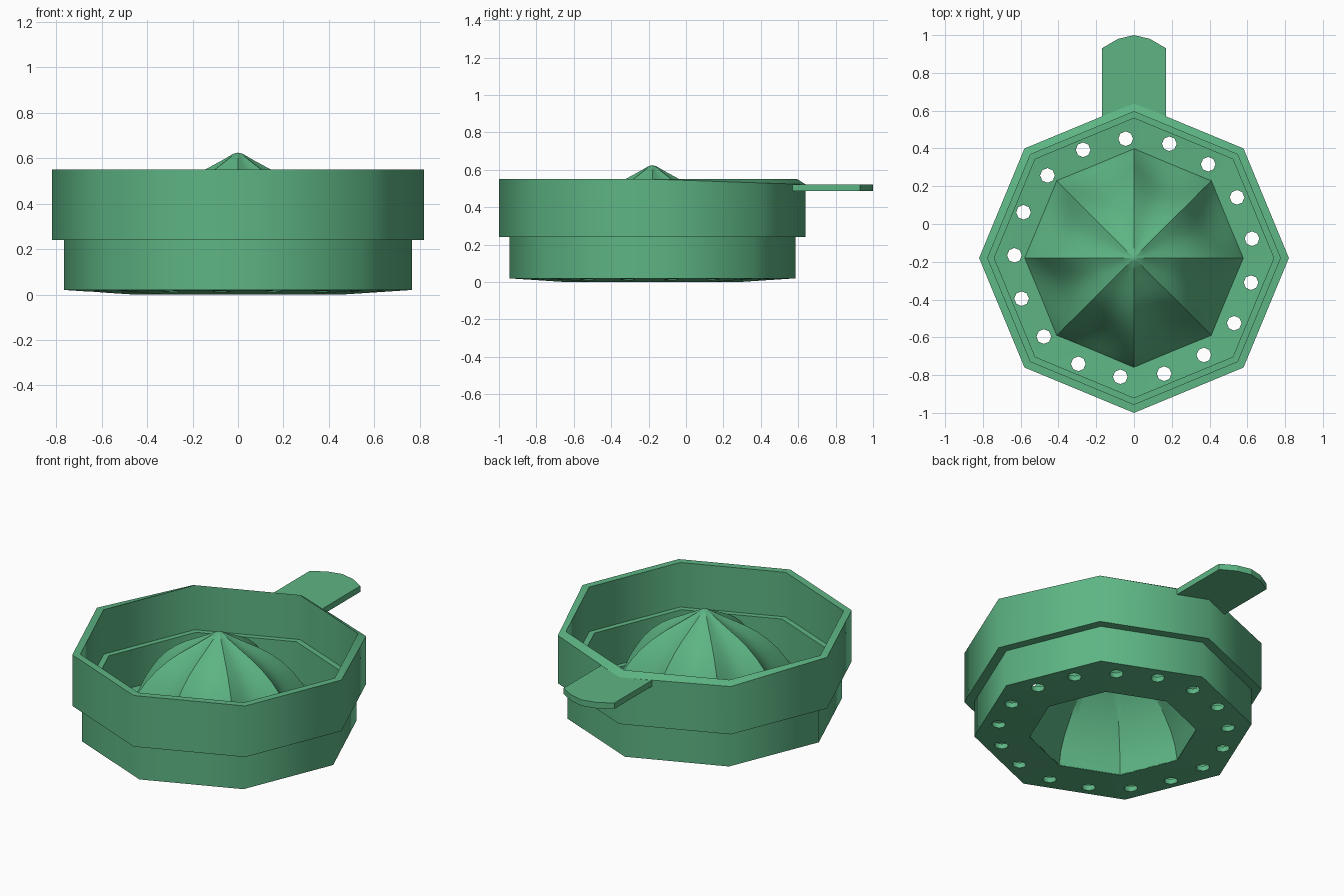
import bpy, bmesh, math

if "Cube" in bpy.data.objects:
    bpy.data.objects.remove(bpy.data.objects["Cube"])

CY = -0.18          # bowl centre in y
SIDES = 8
green = bpy.data.materials.new("juicer_green")
green.diffuse_color = (0.11, 0.46, 0.23, 1)
green.use_nodes = True
green.node_tree.nodes["Principled BSDF"].inputs["Base Color"].default_value = green.diffuse_color


def octagon(a):
    """Radius factor of an octagon with corners on the axes."""
    t = a % (math.pi / 4) - math.pi / 8
    return math.cos(math.pi / 8) / math.cos(t)


def ring(bm, r, z, segs, depth=0.0):
    """One octagonal ring; depth pulls the middle of each side inwards."""
    out = []
    for i in range(segs):
        a = 2 * math.pi * i / segs
        rr = r * octagon(a) * (1 - depth * abs(math.sin(4 * a)) ** 0.9)
        out.append(bm.verts.new((rr * math.cos(a), CY + rr * math.sin(a), z)))
    return out


def bridge(bm, a, b):
    n = len(a)
    for i in range(n):
        j = (i + 1) % n
        bm.faces.new((a[i], a[j], b[j], b[i]))


def cap(bm, loop, z):
    tip = bm.verts.new((0, CY, z))
    for i in range(len(loop)):
        bm.faces.new((loop[i], loop[(i + 1) % len(loop)], tip))


def finish(bm, name, angle=None):
    bmesh.ops.recalc_face_normals(bm, faces=bm.faces)
    me = bpy.data.meshes.new(name)
    bm.to_mesh(me)
    bm.free()
    me.materials.append(green)
    ob = bpy.data.objects.new(name, me)
    bpy.context.collection.objects.link(ob)
    if angle:
        smooth(ob, angle)
    return ob


def select(ob):
    bpy.ops.object.select_all(action='DESELECT')
    ob.select_set(True)
    bpy.context.view_layer.objects.active = ob


def smooth(ob, angle):
    select(ob)
    bpy.ops.object.shade_smooth_by_angle(angle=math.radians(angle))


# Bowl: stepped octagonal wall and sloping floor ring, one closed profile
profile = [(.765, .02), (.765, .24), (.82, .24), (.82, .55), (.775, .55),
           (.775, .28), (.74, .28), (.74, .05), (.47, .03), (.46, 0)]
bm = bmesh.new()
rings = [ring(bm, r, z, SIDES) for r, z in profile]
for k in range(len(rings)):
    bridge(bm, rings[k], rings[(k + 1) % len(rings)])
for v in rings[3]:                      # outer rim dips towards the handle
    v.co.z -= 0.028 * max(0, v.co.y - CY) / 0.82
bowl = finish(bm, "bowl")

# Drain holes: 17 small octagonal cutters around the floor
bm = bmesh.new()
for k in range(17):
    a = math.radians(94 + k * 360 / 17)
    res = bmesh.ops.create_cone(bm, cap_ends=True, segments=8, radius1=.039,
                                radius2=.039, depth=.3)
    bmesh.ops.translate(bm, verts=res["verts"],
                        vec=(.633 * math.cos(a), CY + .633 * math.sin(a), 0))
cutter = finish(bm, "hole_cutter")
cutter.hide_render = True
mod = bowl.modifiers.new("holes", 'BOOLEAN')
mod.operation = 'DIFFERENCE'
mod.solver = 'EXACT'
mod.object = cutter
select(bowl)
bpy.ops.object.modifier_apply(modifier=mod.name)
bpy.data.objects.remove(cutter)
smooth(bowl, 50)

# Reamer: ridged dome outside, plain hollow inside
outer = [(.58, .035, .0), (.565, .08, .04), (.53, .15, .09), (.495, .22, .11),
         (.455, .285, .12), (.41, .35, .12), (.355, .41, .12), (.29, .465, .12),
         (.22, .51, .12), (.145, .55, .12), (.07, .591, .1), (.02, .62, .03)]
inner = [(.46, .004), (.445, .09), (.415, .17), (.36, .27), (.28, .37),
         (.18, .46), (.08, .52)]
SEG = 64
bm = bmesh.new()
out = [ring(bm, r, z, SEG, d) for r, z, d in outer]
inn = [ring(bm, r, z, SEG) for r, z in inner]
for chain in (out, inn):
    for a, b in zip(chain, chain[1:]):
        bridge(bm, a, b)
bridge(bm, out[0], inn[0])
cap(bm, out[-1], .625)
cap(bm, inn[-1], .54)
finish(bm, "reamer", 35)

# Handle: flat tab with a rounded end
outline = [(-.17, .56), (0, .625), (.17, .56), (.17, .93), (.085, .98),
           (0, 1), (-.085, .98), (-.17, .93)]
bm = bmesh.new()
face = bm.faces.new([bm.verts.new((x, y, .487)) for x, y in outline])
ext = bmesh.ops.extrude_face_region(bm, geom=[face])
for v in ext["geom"]:
    if isinstance(v, bmesh.types.BMVert):
        v.co.z = .523
finish(bm, "handle")
